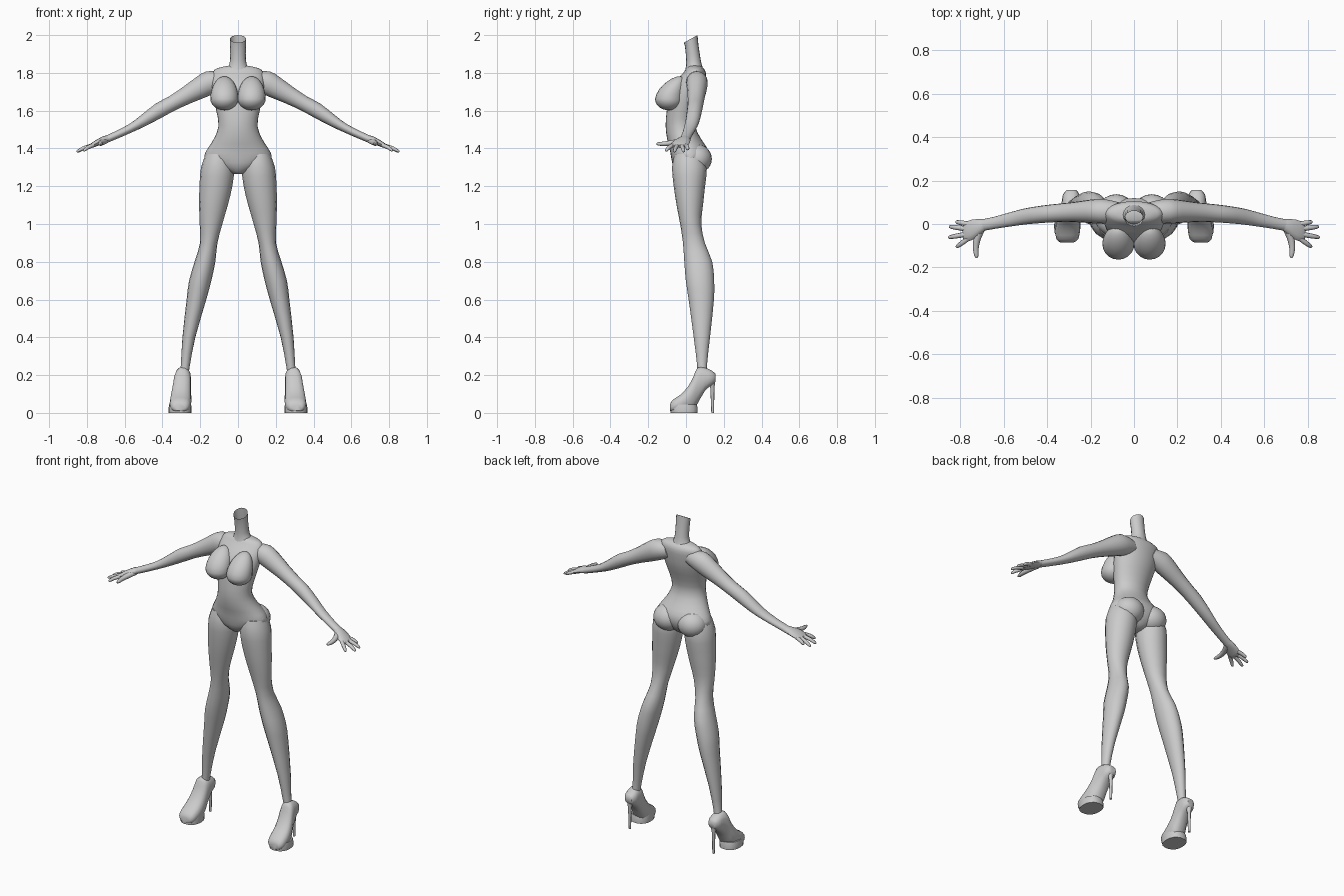
import bpy, bmesh, math
from mathutils import Vector

grey = bpy.data.materials.new("mannequin grey")
grey.diffuse_color = (0.6, 0.6, 0.6, 1)

X, Y, Z = Vector((1, 0, 0)), Vector((0, 1, 0)), Vector((0, 0, 1))


def finish(name, bm, mirror):
    bmesh.ops.recalc_face_normals(bm, faces=bm.faces)
    me = bpy.data.meshes.new(name)
    bm.to_mesh(me)
    bm.free()
    me.materials.append(grey)
    me.shade_smooth()
    me.set_sharp_from_angle(angle=math.radians(50))
    ob = bpy.data.objects.new(name, me)
    bpy.context.collection.objects.link(ob)
    if mirror:
        ob.modifiers.new("mirror", 'MIRROR').use_mirror_merge = False
    return ob


def curve_through(rows, steps):
    """Smoothly fill in extra stations between the given ones."""
    out = []
    for i in range(len(rows) - 1):
        p = [rows[max(0, min(len(rows) - 1, i + k))] for k in (-1, 0, 1, 2)]
        for s in range(steps):
            t = s / steps
            out.append([0.5 * (2 * b + (c - a) * t + (2 * a - 5 * b + 4 * c - d) * t ** 2
                               + (3 * b - a - 3 * c + d) * t ** 3)
                        for a, b, c, d in zip(*p)])
    return out + [list(rows[-1])]


def loft(name, rows, u, v, mirror=True, seg=16, steps=2, power=1.0, caps=True, shear=None):
    """Skin oval rings; each row is x, y, z, half size along u, half size along v."""
    bm = bmesh.new()
    rings = []
    for x, y, z, a, b in curve_through(rows, steps):
        ring = []
        for k in range(seg):
            t = 2 * math.pi * k / seg
            c, s = math.cos(t), math.sin(t)
            c = math.copysign(abs(c) ** power, c)
            s = math.copysign(abs(s) ** power, s)
            ring.append(bm.verts.new(Vector((x, y, z)) + u * a * c + v * b * s))
        rings.append(ring)
    for r, q in zip(rings, rings[1:]):
        for k in range(seg):
            n = (k + 1) % seg
            bm.faces.new((r[k], r[n], q[n], q[k]))
    if caps:
        bm.faces.new(rings[0])
        bm.faces.new(rings[-1])
    if shear:
        for vert in rings[-1]:
            vert.co.z += shear(vert.co)
    return finish(name, bm, mirror)


def ball(name, centre, size, shape=None):
    bm = bmesh.new()
    bmesh.ops.create_uvsphere(bm, u_segments=20, v_segments=14, radius=1)
    for vert in bm.verts:
        if shape:
            shape(vert.co)
        vert.co = Vector([c + s * p for c, s, p in zip(centre, size, vert.co)])
    return finish(name, bm, True)


# Torso, from crotch to shoulder line
loft("torso", [
    (0, 0.01, 1.265, 0.025, 0.045), (0, 0.015, 1.30, 0.11, 0.08),
    (0, 0.02, 1.35, 0.178, 0.098), (0, 0.013, 1.40, 0.16, 0.10),
    (0, -0.01, 1.45, 0.128, 0.09), (0, -0.03, 1.52, 0.103, 0.078),
    (0, -0.02, 1.60, 0.115, 0.082), (0, 0.0, 1.68, 0.132, 0.09),
    (0, 0.022, 1.75, 0.14, 0.08), (0, 0.045, 1.80, 0.135, 0.06),
    (0, 0.048, 1.825, 0.11, 0.045), (0, 0.045, 1.838, 0.05, 0.03)],
    X, Y, mirror=False, seg=28)

# Open neck with a slanted rim
loft("neck", [
    (0, 0.045, 1.81, 0.07, 0.05), (0, 0.042, 1.845, 0.046, 0.041),
    (0, 0.036, 1.90, 0.041, 0.037), (0, 0.025, 1.98, 0.043, 0.036)],
    X, Y, mirror=False, caps=False, shear=lambda c: (c.y - 0.025) * 0.55)


# Chest: drawn up and back above the fullest point
def teardrop(co):
    if co.z > 0:
        co.y += 0.75 * co.z ** 1.5
        co.z *= 2.0


ball("breast", (0.072, -0.09, 1.662), (0.074, 0.074, 0.06), teardrop)
ball("buttock", (0.082, 0.055, 1.345), (0.088, 0.082, 0.078))

# Legs
loft("leg", [
    (0.105, 0.015, 1.37, 0.065, 0.075), (0.108, 0.018, 1.30, 0.088, 0.092),
    (0.117, 0.018, 1.20, 0.087, 0.083), (0.130, 0.020, 1.10, 0.076, 0.070),
    (0.143, 0.025, 1.00, 0.060, 0.056), (0.155, 0.042, 0.90, 0.046, 0.058),
    (0.175, 0.065, 0.80, 0.055, 0.074), (0.200, 0.074, 0.70, 0.059, 0.075),
    (0.220, 0.081, 0.60, 0.052, 0.067), (0.260, 0.084, 0.40, 0.034, 0.043),
    (0.279, 0.085, 0.25, 0.024, 0.026), (0.288, 0.088, 0.19, 0.024, 0.028)],
    X, Y)

# Arms, ringed square to their downward slope
slope = Vector((0.42, 0, 0.91))
loft("arm", [
    (0.07, 0.055, 1.765, 0.045, 0.045), (0.14, 0.058, 1.752, 0.057, 0.062),
    (0.20, 0.058, 1.722, 0.054, 0.058), (0.275, 0.055, 1.68, 0.046, 0.047),
    (0.35, 0.051, 1.638, 0.042, 0.040), (0.42, 0.045, 1.60, 0.040, 0.040),
    (0.50, 0.035, 1.548, 0.037, 0.031), (0.565, 0.022, 1.509, 0.033, 0.023),
    (0.64, 0.006, 1.473, 0.028, 0.020), (0.70, -0.006, 1.447, 0.027, 0.019)],
    Y, slope)

# Hands
loft("palm", [
    (0.68, -0.002, 1.455, 0.024, 0.018), (0.71, -0.013, 1.445, 0.036, 0.019),
    (0.745, -0.027, 1.430, 0.047, 0.016), (0.775, -0.035, 1.415, 0.045, 0.012),
    (0.785, -0.036, 1.411, 0.038, 0.007)], Y, slope, seg=12)

fingers = {"little_finger": (0.000, 0.820, 0.010, 1.395), "ring_finger": (-0.023, 0.851, -0.012, 1.383),
           "middle_finger": (-0.046, 0.855, -0.062, 1.383), "index_finger": (-0.068, 0.818, -0.107, 1.388)}
for name, (y, tx, ty, tz) in fingers.items():
    root, tip = Vector((0.765, y, 1.418)), Vector((tx, ty, tz))
    side = (tip - root).cross(slope).normalized()
    mid = root.lerp(tip, 0.6) + Z * 0.004
    loft(name, [(*root, 0.012, 0.011), (*mid, 0.011, 0.010), (*root.lerp(tip, 0.93), 0.008, 0.007),
                (*tip, 0.003, 0.003)], side, slope, seg=8)
loft("thumb", [(0.70, -0.015, 1.442, 0.020, 0.016), (0.722, -0.070, 1.430, 0.017, 0.015),
               (0.728, -0.115, 1.425, 0.013, 0.012), (0.725, -0.145, 1.424, 0.010, 0.009),
               (0.724, -0.157, 1.424, 0.004, 0.004)], X, Z, seg=8)

# Shoes: stations run toe to heel as y, bottom, top, half width, x
shoe = [(-0.085, 0.012, 0.045, 0.030, 0.308), (-0.07, 0.004, 0.070, 0.050, 0.307),
        (-0.03, 0.002, 0.097, 0.057, 0.305), (0.01, 0.004, 0.140, 0.055, 0.302),
        (0.04, 0.015, 0.195, 0.050, 0.298), (0.06, 0.045, 0.240, 0.046, 0.295),
        (0.10, 0.115, 0.240, 0.042, 0.291), (0.135, 0.145, 0.225, 0.038, 0.289),
        (0.157, 0.165, 0.207, 0.022, 0.288)]
loft("shoe", [(x, y, (lo + hi) / 2, w, (hi - lo) / 2) for y, lo, hi, w, x in shoe],
     X, Z, seg=14, power=0.8)

# Platform under the ball of the foot
loft("shoe_platform", [
    (0.307, -0.01, 0.0, 0.060, 0.072), (0.307, -0.011, 0.022, 0.061, 0.074),
    (0.306, -0.012, 0.045, 0.058, 0.070)], X, Y, steps=1, seg=18, power=0.85)

# Stiletto heel
loft("stiletto_heel", [
    (0.289, 0.135, 0.18, 0.024, 0.020), (0.289, 0.140, 0.13, 0.010, 0.011),
    (0.289, 0.141, 0.0, 0.007, 0.007)], X, Y, steps=1, seg=8)
